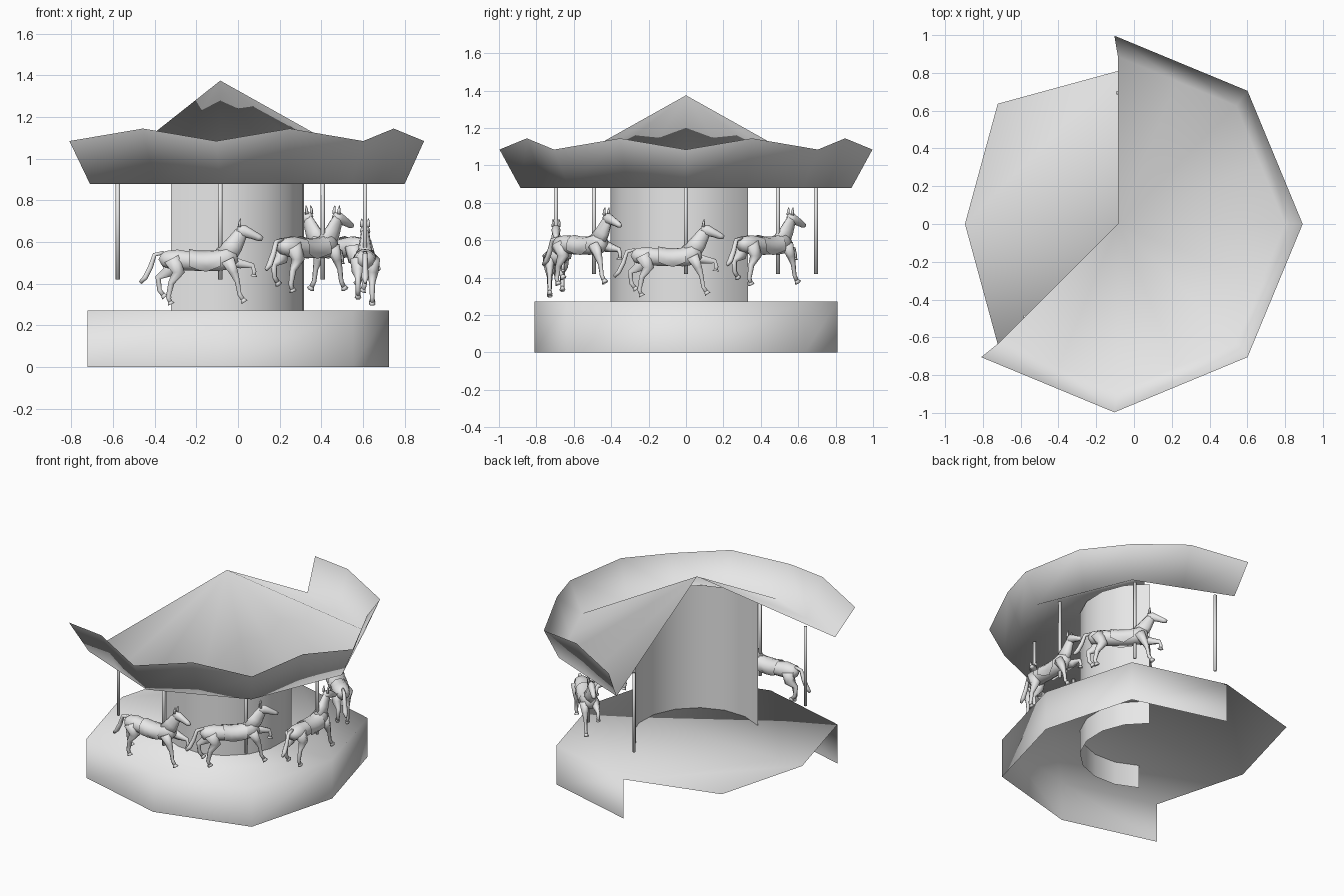
import bpy
import bmesh
from math import sin, cos, pi, radians
from mathutils import Vector

cube = bpy.data.objects.get("Cube")
if cube:
    bpy.data.objects.remove(cube, do_unlink=True)

grey = bpy.data.materials.new("light_grey")
grey.use_nodes = True
grey.diffuse_color = (0.8, 0.8, 0.8, 1)
grey.node_tree.nodes["Principled BSDF"].inputs["Base Color"].default_value = (0.8, 0.8, 0.8, 1)

AXIS = Vector((-0.085, 0, 0))


def mesh_from(name, bm):
    mesh = bpy.data.meshes.new(name)
    bm.to_mesh(mesh)
    bm.free()
    mesh.materials.append(grey)
    for p in mesh.polygons:
        p.use_smooth = True
    return mesh


def place(name, mesh, loc=(0, 0, 0), turn=0):
    ob = bpy.data.objects.new(name, mesh)
    ob.location = loc
    ob.rotation_euler.z = turn
    bpy.context.collection.objects.link(ob)
    return ob


def polar(r, deg, z, centre=AXIS):
    a = radians(deg)
    return centre + Vector((r * cos(a), r * sin(a), z))


def strip(bm, low, high):
    """Outward facing wall between two rows of vertices."""
    for i in range(len(low) - 1):
        bm.faces.new((low[i], low[i + 1], high[i + 1], high[i]))


def tube(bm, points, y=0, sides=8):
    """Closed limb through (x, z, half width, half height) stations."""
    path = [Vector((p[0], y, p[1])) for p in points]
    rings = []
    for i, p in enumerate(points):
        d = (path[min(i + 1, len(path) - 1)] - path[max(i - 1, 0)]).normalized()
        up = Vector((-d.z, 0, d.x))
        ring = []
        for k in range(sides):
            a = 2 * pi * k / sides
            ring.append(bm.verts.new(path[i] + up * p[3] * sin(a) + Vector((0, p[2] * cos(a), 0))))
        rings.append(ring)
    for a, b in zip(rings, rings[1:]):
        for k in range(sides):
            j = (k + 1) % sides
            bm.faces.new((a[k], a[j], b[j], b[k]))
    bm.faces.new(rings[0][::-1])
    bm.faces.new(rings[-1])


# Canopy: roof cone with a flared, scalloped valance, open at the back
bm = bmesh.new()
rim_axis = Vector((-0.104, 0, 0))
low, high = [], []
corners = range(-135, 91, 45)
for deg in corners:
    if low:
        mid_low = (low[-1].co + polar(0.885, deg, 0.88)) / 2
        mid_high = (high[-1].co + polar(0.997, deg, 1.085, rim_axis)) / 2
        mid_high.z += 0.06
        low.append(bm.verts.new(mid_low))
        high.append(bm.verts.new(mid_high))
    low.append(bm.verts.new(polar(0.885, deg, 0.88)))
    high.append(bm.verts.new(polar(0.997, deg, 1.085, rim_axis)))
strip(bm, low, high)
apex = bm.verts.new(AXIS + Vector((0, 0, 1.375)))
for a, b in zip(low, low[1:]):
    bm.faces.new((b, a, apex))
place("canopy", mesh_from("canopy", bm))

# Platform: full deck with a skirt around the same five sides
bm = bmesh.new()
top, bottom = [], []
for k in range(8):
    deg = -135 + 45 * k
    r = 0.9 if k % 2 == 0 else 0.81
    top.append(bm.verts.new(polar(r, deg, 0.272)))
    if k < 6:
        bottom.append(bm.verts.new(polar(r, deg, 0)))
strip(bm, bottom, top[:6])
bm.faces.new(top)
place("platform", mesh_from("platform", bm))

# Centre column: half cylinder
bm = bmesh.new()
angles = [-125.5 + 180 * k / 8 for k in range(9)]
strip(bm, [bm.verts.new(polar(0.408, a, 0.11)) for a in angles],
      [bm.verts.new(polar(0.408, a, 1.125)) for a in angles])
place("centre_column", mesh_from("centre_column", bm))

# Poles
bm = bmesh.new()
bmesh.ops.create_cone(bm, segments=6, radius1=0.011, radius2=0.011, depth=0.55, cap_ends=True)
pole_mesh = mesh_from("pole", bm)
for deg in corners:
    place("pole", pole_mesh, polar(0.695, deg, 0.695), radians(deg))

# Horse, facing +x
bm = bmesh.new()
# body
tube(bm, [(-0.29, 0.53, 0.015, 0.015), (-0.27, 0.52, 0.045, 0.04), (-0.21, 0.515, 0.056, 0.052),
          (-0.11, 0.505, 0.05, 0.045), (-0.02, 0.51, 0.054, 0.052), (0.04, 0.525, 0.05, 0.058),
          (0.08, 0.535, 0.025, 0.03)], sides=10)
# neck
tube(bm, [(0.02, 0.53, 0.04, 0.055), (0.065, 0.585, 0.03, 0.045), (0.1, 0.645, 0.02, 0.032),
          (0.11, 0.67, 0.012, 0.015)])
# head
tube(bm, [(0.08, 0.66, 0.016, 0.02), (0.11, 0.653, 0.025, 0.031), (0.15, 0.638, 0.02, 0.022),
          (0.185, 0.622, 0.016, 0.017), (0.203, 0.615, 0.01, 0.01)])
# tail
tube(bm, [(-0.27, 0.55, 0.01, 0.01), (-0.315, 0.54, 0.012, 0.012), (-0.335, 0.48, 0.014, 0.014),
          (-0.36, 0.43, 0.018, 0.014), (-0.385, 0.405, 0.006, 0.01)], sides=6)
for s in (-1, 1):
    # ears
    tube(bm, [(0.092, 0.672, 0.009, 0.009), (0.094, 0.695, 0.008, 0.007),
              (0.098, 0.714, 0.002, 0.002)], y=s * 0.016, sides=5)


def leg(y, joints, thickness):
    """Tapered leg with a wider hoof at its end."""
    pts = [(x, z, t, t * 1.15) for (x, z), t in zip(joints, thickness)]
    tube(bm, pts, y, 6)
    (ax, az), (bx, bz) = joints[-2:]
    tube(bm, [(ax * 0.4 + bx * 0.6, az * 0.4 + bz * 0.6, 0.011, 0.012), (bx, bz, 0.016, 0.02)], y, 6)


FORE = (0.032, 0.021, 0.012, 0.01, 0.011)
HIND = (0.038, 0.03, 0.015, 0.011, 0.011)
leg(-0.034, [(0.035, 0.515), (0.065, 0.455), (0.082, 0.41), (0.092, 0.35), (0.117, 0.312)], FORE)
leg(0.034, [(0.035, 0.51), (0.1, 0.495), (0.155, 0.488), (0.163, 0.46), (0.16, 0.435)], FORE)
leg(-0.034, [(-0.235, 0.52), (-0.2, 0.455), (-0.235, 0.405), (-0.25, 0.335), (-0.235, 0.302)], HIND)
leg(0.034, [(-0.24, 0.52), (-0.25, 0.455), (-0.298, 0.43), (-0.292, 0.37), (-0.265, 0.335)], HIND)
bmesh.ops.recalc_face_normals(bm, faces=bm.faces[:])
horse_mesh = mesh_from("horse", bm)

# Saddle cloth: draped arc with a pointed flap on each side
bm = bmesh.new()
rows = []
for u in (0, 0.3, 0.55, 0.8, 1):
    x = -0.15 + 0.15 * u
    flap = 1 - abs(2 * u - 1)
    drop = radians(20 + 45 * flap)
    row = []
    for k in range(9):
        a = -drop + (pi + 2 * drop) * k / 8
        lift = 0.008 if u in (0, 1) else 0
        row.append(bm.verts.new((x, 0.062 * cos(a), 0.505 + (0.054 + lift) * sin(a))))
    rows.append(row)
for a, b in zip(rows, rows[1:]):
    strip(bm, a, b)
bmesh.ops.recalc_face_normals(bm, faces=bm.faces[:])
saddle_mesh = mesh_from("saddle", bm)

# Four horses, alternating low and raised
for k, deg in enumerate((-90, -45, 0, 45)):
    spot = polar(0.695, deg, 0.062 * (k % 2))
    place("horse", horse_mesh, spot, radians(deg + 90))
    place("saddle", saddle_mesh, spot, radians(deg + 90))
